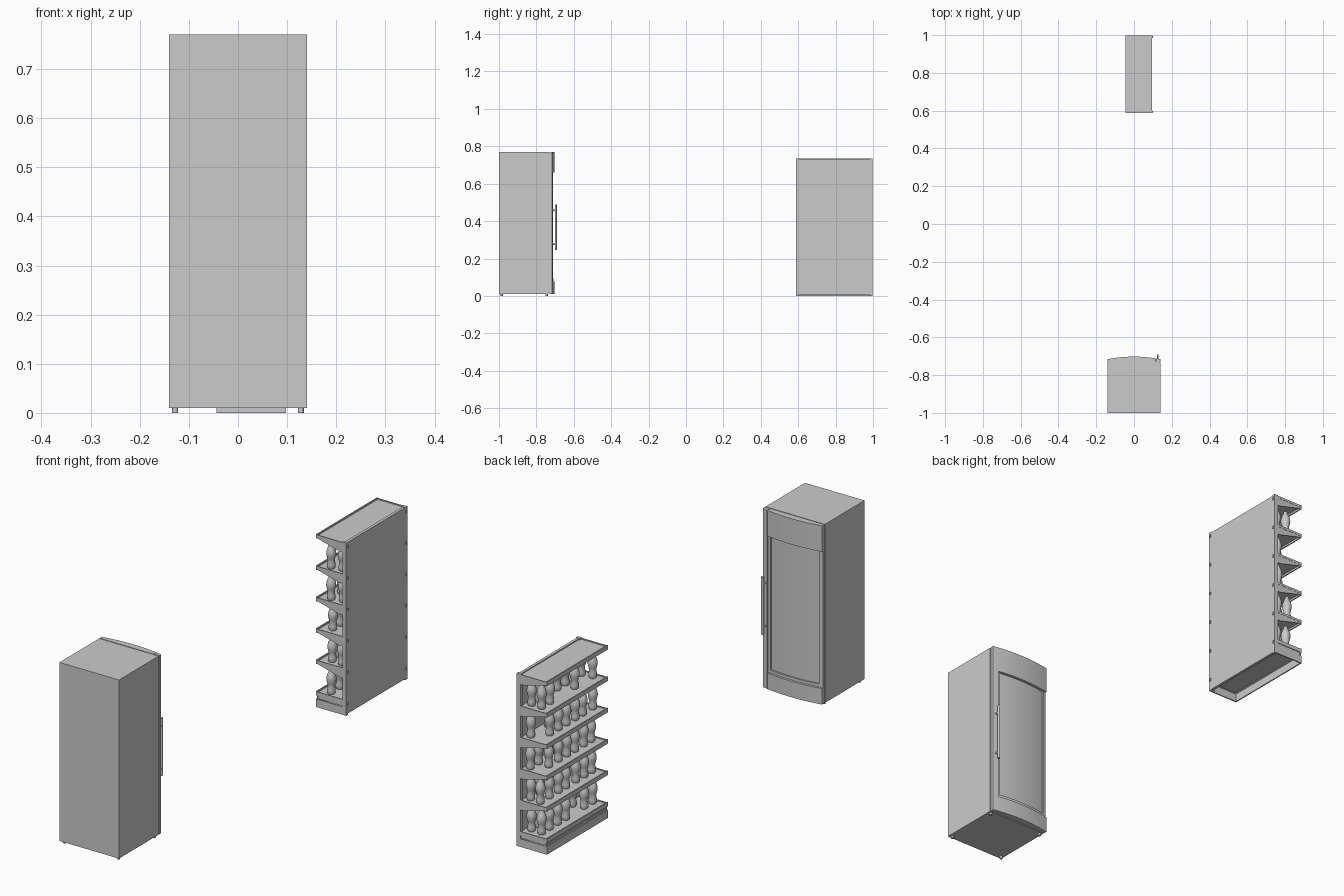
import bpy, bmesh, math, random

if "Cube" in bpy.data.objects:
    bpy.data.objects.remove(bpy.data.objects["Cube"])
random.seed(4)


def make(name, bm, smooth=False):
    bmesh.ops.recalc_face_normals(bm, faces=bm.faces)
    me = bpy.data.meshes.new(name)
    bm.to_mesh(me)
    bm.free()
    ob = bpy.data.objects.new(name, me)
    bpy.context.collection.objects.link(ob)
    if smooth:
        bpy.ops.object.select_all(action='DESELECT')
        ob.select_set(True)
        bpy.context.view_layer.objects.active = ob
        bpy.ops.object.shade_smooth_by_angle(angle=math.radians(35))
    return ob


def add_box(bm, x0, x1, y0, y1, z0, z1):
    vs = bmesh.ops.create_cube(bm, size=1)['verts']
    for v in vs:
        v.co = ((x0 + x1) / 2 + v.co.x * (x1 - x0),
                (y0 + y1) / 2 + v.co.y * (y1 - y0),
                (z0 + z1) / 2 + v.co.z * (z1 - z0))


def boxes(name, *dims):
    bm = bmesh.new()
    for d in dims:
        add_box(bm, *d)
    return make(name, bm)


def add_prism(bm, pts, vec):
    f = bm.faces.new([bm.verts.new(p) for p in pts])
    ex = bmesh.ops.extrude_face_region(bm, geom=[f])['geom']
    for v in ex:
        if isinstance(v, bmesh.types.BMVert):
            v.co.x += vec[0]
            v.co.y += vec[1]
            v.co.z += vec[2]
    if not f.is_valid or len(f.link_loops if hasattr(f, 'link_loops') else f.loops) == 0:
        return
    if sum(1 for e in f.edges if len(e.link_faces) < 2):
        bm.faces.new([v for v in f.verts])


def arc_y(x, drop):
    return -0.702 - 0.014 * (x / 0.14) ** 2 - drop


def curved(name, x0, x1, yback, z0, z1, drop, n=16):
    """Slab with a bowed front, seen in plan and extruded upward."""
    bm = bmesh.new()
    xs = [x0 + (x1 - x0) * i / n for i in range(n + 1)]
    plan = [(x0, yback)] + [(x, arc_y(x, drop)) for x in xs] + [(x1, yback)]
    lo = [bm.verts.new((x, y, z0)) for x, y in plan]
    hi = [bm.verts.new((x, y, z1)) for x, y in plan]
    bm.faces.new(lo)
    bm.faces.new(hi)
    for i in range(len(plan)):
        j = (i + 1) % len(plan)
        bm.faces.new((lo[i], lo[j], hi[j], hi[i]))
    return make(name, bm, True)


def rod(bm, p, r, length, axis):
    from mathutils import Matrix
    rot = Matrix.Rotation(-math.pi / 2, 4, 'X') if axis == 'Y' else Matrix.Identity(4)
    off = Matrix.Translation((0, 0, length / 2))
    bmesh.ops.create_cone(bm, cap_ends=True, segments=16, radius1=r, radius2=r,
                          depth=length, matrix=Matrix.Translation(p) @ rot @ off)


# ---- Cooler: cabinet, gasket and feet
boxes("cabinet", (-0.14, 0.14, -1.0, -0.734, 0.01, 0.77))
boxes("door_gasket", (-0.134, 0.134, -0.736, -0.728, 0.016, 0.764))
bm = bmesh.new()
for x in (-0.128, 0.128):
    for y in (-0.985, -0.745):
        rod(bm, (x, y, 0), 0.006, 0.012, 'Z')
make("cooler_feet", bm, True)

# ---- Cooler: bowed door with header, kick panel, frame and glass
curved("door_handle_strip", 0.116, 0.14, -0.73, 0.01, 0.77, 0.0, 3)
curved("door_header", -0.14, 0.1145, -0.73, 0.66, 0.77, 0.0)
curved("door_kick_panel", -0.14, 0.1145, -0.73, 0.01, 0.078, 0.0)
curved("door_glass", -0.126, 0.116, -0.732, 0.078, 0.66, 0.012)
curved("door_frame_side", -0.14, -0.124, -0.73, 0.078, 0.66, 0.005, 3)
curved("door_frame_inner_side", 0.104, 0.116, -0.73, 0.078, 0.66, 0.006, 3)
curved("door_frame_bottom", -0.125, 0.105, -0.73, 0.08, 0.092, 0.006)

# ---- Cooler: bar handle on two standoffs
bm = bmesh.new()
rod(bm, (0.127, -0.696, 0.245), 0.0055, 0.245, 'Z')
for z in (0.275, 0.458):
    rod(bm, (0.127, -0.722, z), 0.004, 0.024, 'Y')
make("door_handle", bm, True)

# ---- Display rack: back panel, posts, hooks
Y0, Y1, XF, XB, H = 0.587, 0.998, -0.044, 0.098, 0.735
levels = [0.063 + 0.1335 * i for i in range(6)]
boxes("rack_back_panel", (0.084, 0.096, Y0 + 0.012, Y1 - 0.012, 0.004, H - 0.002))
boxes("rack_posts", (0.08, XB, Y0, Y0 + 0.014, 0, H), (0.08, XB, Y1 - 0.014, Y1, 0, H))
boxes("rack_hooks", *[(XB - 0.002, XB + 0.003, y, y + 0.008, z - 0.02, z - 0.008)
                      for z in levels for y in (Y0 + 0.003, Y1 - 0.011)])

# ---- Display rack: hollow stepped plinth, open underneath
boxes("rack_plinth",
      (XF, XF + 0.005, Y0, Y1, 0, 0.034), (XF, 0.084, Y0, Y0 + 0.005, 0, 0.034),
      (XF, 0.084, Y1 - 0.005, Y1, 0, 0.034),
      (XF + 0.003, XF + 0.007, Y0 + 0.003, Y1 - 0.003, 0.034, 0.04),
      (XF + 0.003, 0.084, Y0 + 0.003, Y1 - 0.003, 0.038, 0.042))

# ---- Display rack: lipped shelves carried by tapered end brackets
for i, z in enumerate(levels):
    top = z + 0.0045
    boxes("shelf", (XF + 0.002, 0.084, Y0 + 0.002, Y1 - 0.002, z - 0.006, z - 0.002),
          (XF, XF + 0.005, Y0, Y1, z - 0.014, top),
          (XF, 0.084, Y0, Y0 + 0.004, z - 0.014 if i == 0 else z - 0.007, top - 0.002),
          (XF, 0.084, Y1 - 0.004, Y1, z - 0.014 if i == 0 else z - 0.007, top - 0.002))
    if i == 0:
        boxes("shelf_base_skirt", (XF + 0.004, XF + 0.008, Y0, Y1, 0.036, z - 0.004),
              (XF + 0.004, 0.084, Y0 + 0.003, Y0 + 0.006, 0.036, z - 0.004),
              (XF + 0.004, 0.084, Y1 - 0.006, Y1 - 0.003, 0.036, z - 0.004))
        continue
    bm = bmesh.new()
    for y in (Y0 + 0.001, Y1 - 0.005):
        prof = [(XF + 0.004, z - 0.004), (0.084, z - 0.004),
                (0.084, z - 0.04), (0.066, z - 0.04), (XF + 0.004, z - 0.012)]
        a = [bm.verts.new((x, y, h)) for x, h in prof]
        b = [bm.verts.new((x, y + 0.004, h)) for x, h in prof]
        bm.faces.new(a)
        bm.faces.new(b)
        for k in range(5):
            bm.faces.new((a[k], a[k - 1], b[k - 1], b[k]))
    make("shelf_bracket", bm)

# ---- Bottles: one lathed mesh, shared along every shelf
prof = [(0, 0), (0.014, 0), (0.0165, 0.006), (0.0165, 0.018), (0.0135, 0.032), (0.016, 0.044),
        (0.0195, 0.058), (0.019, 0.07), (0.015, 0.084), (0.009, 0.097), (0.007, 0.106), (0, 0.108)]
bm = bmesh.new()
vs = [bm.verts.new((r, 0, z)) for r, z in prof]
es = [bm.edges.new(p) for p in zip(vs, vs[1:])]
bmesh.ops.spin(bm, geom=vs + es, cent=(0, 0, 0), axis=(0, 0, 1), angle=math.tau, steps=18)
bmesh.ops.remove_doubles(bm, verts=bm.verts, dist=0.0001)
first = make("bottle", bm, True)
spots = [(x, Y0 + 0.034 + 0.057 * k + random.uniform(-0.006, 0.006), z - 0.002)
         for z in levels[:5] for x in (0.008, 0.056) for k in range(7)
         if random.random() > 0.15]
for i, p in enumerate(spots):
    ob = first
    if i:
        ob = bpy.data.objects.new("bottle", first.data)
        bpy.context.collection.objects.link(ob)
    ob.location = p
